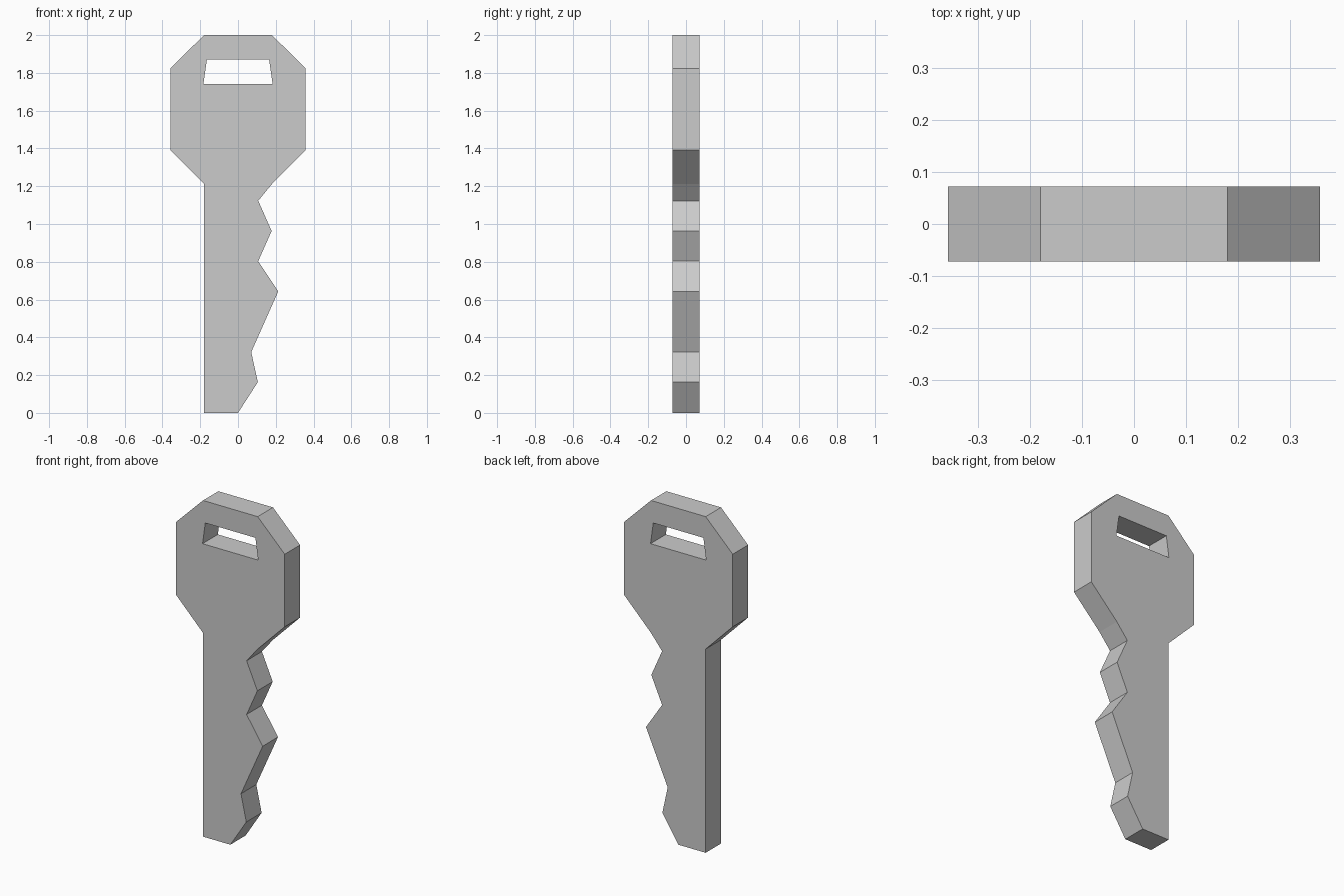
import bpy, bmesh
from mathutils import Vector

if "Cube" in bpy.data.objects:
    bpy.data.objects.remove(bpy.data.objects["Cube"])

HALF_THICKNESS = 0.072

# Key outline: cut teeth up the right side, then the octagonal bow
outline = [
    (-0.18, 0), (0, 0), (0.105, 0.163), (0.07, 0.322), (0.213, 0.643),
    (0.107, 0.803), (0.178, 0.963), (0.107, 1.123), (0.18, 1.212),
    (0.358, 1.392), (0.358, 1.824), (0.18, 2), (-0.18, 2),
    (-0.358, 1.824), (-0.358, 1.392), (-0.18, 1.212),
]
# Trapezoid slot for the key ring
slot = [(-0.183, 1.742), (0.183, 1.742), (0.165, 1.87), (-0.165, 1.87)]


def add_loop(bm, points):
    verts = [bm.verts.new((x, -HALF_THICKNESS, z)) for x, z in points]
    return [bm.edges.new((v, verts[(i + 1) % len(verts)])) for i, v in enumerate(verts)]


bm = bmesh.new()
edges = add_loop(bm, outline) + add_loop(bm, slot)

# Front face with its slot, extruded to the back
bmesh.ops.triangle_fill(bm, edges=edges, use_beauty=True, normal=Vector((0, -1, 0)))
result = bmesh.ops.extrude_face_region(bm, geom=bm.faces[:], use_keep_orig=True)
back = [g for g in result["geom"] if isinstance(g, bmesh.types.BMVert)]
bmesh.ops.translate(bm, verts=back, vec=(0, 2 * HALF_THICKNESS, 0))
bmesh.ops.recalc_face_normals(bm, faces=bm.faces[:])

mesh = bpy.data.meshes.new("key")
bm.to_mesh(mesh)
bm.free()
bpy.context.collection.objects.link(bpy.data.objects.new("key", mesh))
